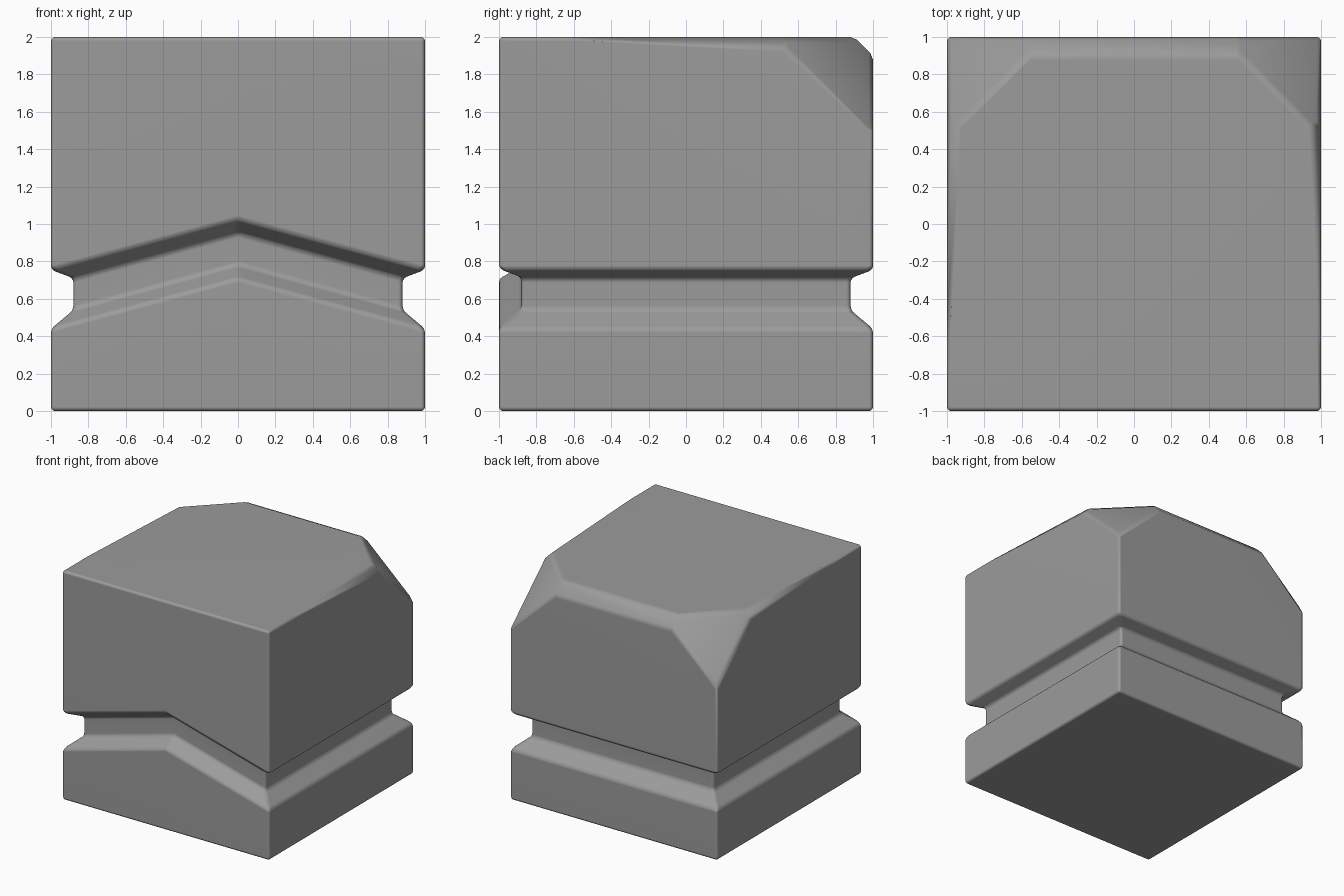
import bpy, bmesh
from mathutils import Vector

if "Cube" in bpy.data.objects:
    bpy.data.objects.remove(bpy.data.objects["Cube"])

# Profile up the block: inset from the outer face, height, rise at the front centre
profile = [
    (0.0, 0.0, 0.0),
    (0.0, 0.44, 0.27),
    (0.12, 0.54, 0.24),
    (0.12, 0.71, 0.24),
    (0.0, 0.755, 0.27),
    (0.0, 2.0, 0.0),
]

bm = bmesh.new()

# Square rings, with an extra front-centre point for the peaked groove
rings = []
for inset, z, rise in profile:
    h = 1.0 - inset
    pts = [(-h, -h, z), (0, -h, z + rise), (h, -h, z), (h, h, z), (-h, h, z)]
    rings.append([bm.verts.new(p) for p in pts])
for low, high in zip(rings, rings[1:]):
    for i in range(5):
        j = (i + 1) % 5
        bm.faces.new((low[i], low[j], high[j], high[i]))
bm.faces.new(rings[0][::-1])
bm.faces.new(rings[-1])
bmesh.ops.recalc_face_normals(bm, faces=bm.faces[:])

# Softened edges on the block and groove
sharp = [e for e in bm.edges if e.calc_face_angle(0) > 0.4]
bmesh.ops.bevel(bm, geom=sharp, offset=0.022, offset_type='OFFSET',
                segments=3, profile=0.5, affect='EDGES', clamp_overlap=True)


def wear(normal, dist):
    """Slice away everything beyond the plane normal . p = dist and cap it."""
    n = Vector(normal)
    geom = bm.verts[:] + bm.edges[:] + bm.faces[:]
    bmesh.ops.bisect_plane(bm, geom=geom, dist=1e-5,
                           plane_co=n * dist / n.length_squared,
                           plane_no=n.normalized(), clear_outer=True)
    rim = [e for e in bm.edges if e.is_boundary]
    if rim:
        bmesh.ops.holes_fill(bm, edges=rim, sides=0)


# Worn top: back edge, tapering side edges and larger back corners
wear((0, 1, 1), 2.9)
for s in (-1, 1):
    wear((s, 0.055, 1), 2.95)
    wear((s, 1, 1.1), 3.66)
    # easing cuts along the rims of the corner facet
    wear((s * 0.5, 0.5, 1), 2.715)
    wear((s, 0.4, 0.44), 2.05)
    wear((s * 0.4, 1, 0.44), 2.05)
# easing cuts along the rims of the back chamfer
wear((0, 0.41, 1), 2.36)
wear((0, 1, 0.41), 1.77)
bmesh.ops.recalc_face_normals(bm, faces=bm.faces[:])

mesh = bpy.data.meshes.new("worn_block")
bm.to_mesh(mesh)
bm.free()
block = bpy.data.objects.new("worn_block", mesh)
bpy.context.collection.objects.link(block)

# Dark grey stone
stone = bpy.data.materials.new("dark_stone")
stone.diffuse_color = (0.33, 0.33, 0.33, 1)
stone.use_nodes = True
stone.node_tree.nodes["Principled BSDF"].inputs["Base Color"].default_value = stone.diffuse_color
mesh.materials.append(stone)

# Smooth shading, with large faces kept visually flat
bpy.context.view_layer.objects.active = block
block.select_set(True)
bpy.ops.object.shade_smooth_by_angle(angle=1.0)
normals = block.modifiers.new("even_shading", 'WEIGHTED_NORMAL')
normals.keep_sharp = True
